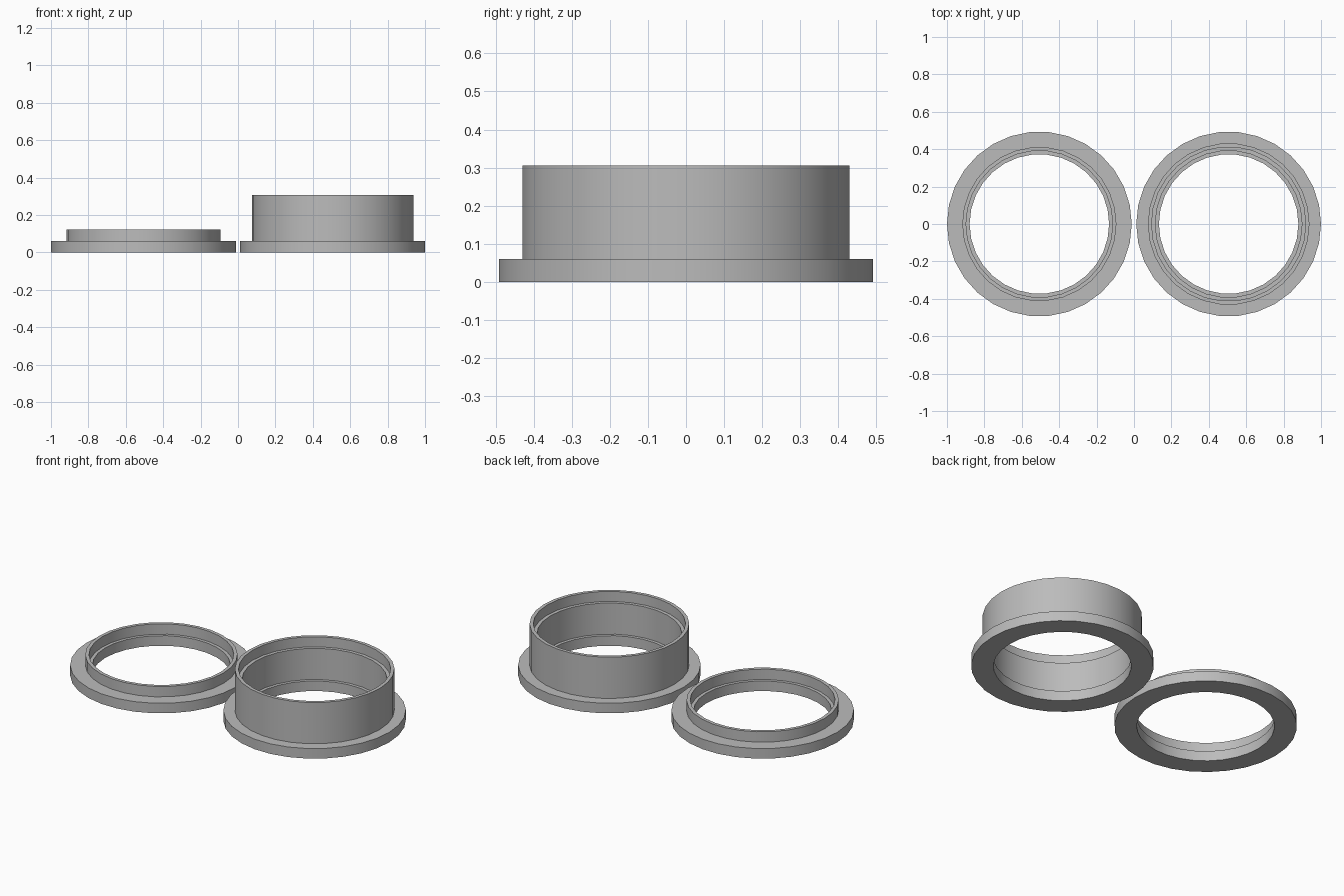
import bpy
import bmesh
import math

SIDES = 30
OFFSET = 0.506          # distance of each ring's axis from the middle
FLANGE, WALL, LIP, STEP, BORE = 0.494, 0.432, 0.412, 0.392, 0.373
BASE = 0.06             # flange thickness and ledge depth

cube = bpy.data.objects.get("Cube")
if cube:
    bpy.data.objects.remove(cube, do_unlink=True)

grey = bpy.data.materials.new("plain grey")
grey.use_nodes = True
colour = (0.5, 0.5, 0.5, 1)
grey.diffuse_color = colour
grey.node_tree.nodes["Principled BSDF"].inputs["Base Color"].default_value = colour


def lathe(name, profile, x):
    """Turn a closed (radius, height) profile around a vertical axis."""
    bm = bmesh.new()
    rings = []
    for r, z in profile:
        rings.append([bm.verts.new((r * math.cos(math.tau * i / SIDES),
                                    r * math.sin(math.tau * i / SIDES), z))
                      for i in range(SIDES)])
    for k, ring in enumerate(rings):
        above = rings[(k + 1) % len(rings)]
        for i in range(SIDES):
            j = (i + 1) % SIDES
            bm.faces.new((ring[i], ring[j], above[j], above[i]))
    bmesh.ops.recalc_face_normals(bm, faces=bm.faces)
    mesh = bpy.data.meshes.new(name)
    bm.to_mesh(mesh)
    bm.free()
    mesh.materials.append(grey)
    obj = bpy.data.objects.new(name, mesh)
    obj.location.x = x
    bpy.context.collection.objects.link(obj)
    bpy.ops.object.select_all(action='DESELECT')
    obj.select_set(True)
    bpy.context.view_layer.objects.active = obj
    bpy.ops.object.shade_smooth_by_angle(angle=math.radians(30))
    return obj


# Shallow ring: flange, low collar and one inner ledge
low_top = 0.122
lathe("shallow_flanged_ring", [
    (BORE, 0), (FLANGE, 0), (FLANGE, BASE), (LIP, BASE),
    (LIP, low_top), (STEP, low_top), (STEP, BASE), (BORE, BASE),
], -OFFSET)

# Tall ring: flange, high wall, rim recess and lower inner ledge
high_top = 0.306
recess = high_top - BASE
lathe("tall_flanged_ring", [
    (BORE, 0), (FLANGE, 0), (FLANGE, BASE), (WALL, BASE),
    (WALL, high_top), (LIP, high_top), (LIP, recess),
    (STEP, recess), (STEP, BASE), (BORE, BASE),
], OFFSET)
